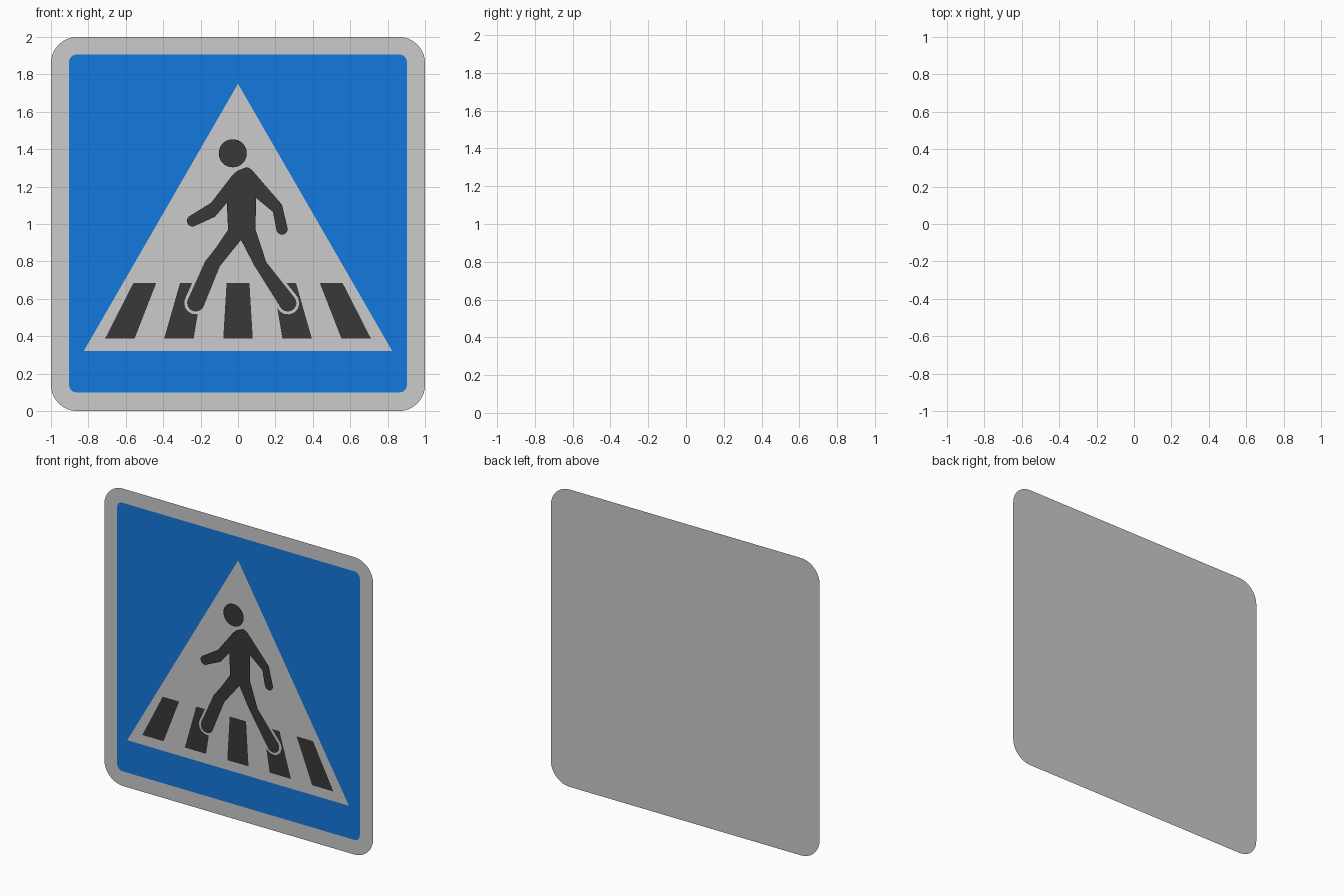
import bpy
import bmesh
from math import radians, cos, sin

if "Cube" in bpy.data.objects:
    bpy.data.objects.remove(bpy.data.objects["Cube"])


def material(name, color):
    m = bpy.data.materials.new(name)
    m.diffuse_color = (*color, 1)
    m.use_nodes = True
    m.node_tree.nodes["Principled BSDF"].inputs["Base Color"].default_value = m.diffuse_color
    return m


blue = material("sign_blue", (0.007, 0.19, 0.74))
black = material("sign_black", (0.04, 0.04, 0.04))


def arc(cx, cz, r, a0, a1, n=12):
    """Counter-clockwise arc points, angles in degrees."""
    angles = [radians(a0 + (a1 - a0) * i / n) for i in range(n + 1)]
    return [(cx + r * cos(a), cz + r * sin(a)) for a in angles]


def cap(cx, cz, r, heading):
    """Half-round end of a limb pointing along heading."""
    return arc(cx, cz, r, heading - 90, heading + 90)


def rounded_square(half, cz, r):
    pts = []
    for sx, sz, a in ((1, 1, 0), (-1, 1, 90), (-1, -1, 180), (1, -1, 270)):
        pts += arc(sx * (half - r), cz + sz * (half - r), r, a, a + 90)
    return pts


def sheet(name, outlines, y, mat=None):
    """Flat layer facing -y, one face per outline."""
    bm = bmesh.new()
    for pts in outlines:
        bm.faces.new([bm.verts.new((x, y, z)) for x, z in pts])
    mesh = bpy.data.meshes.new(name)
    bm.to_mesh(mesh)
    bm.free()
    if mat:
        mesh.materials.append(mat)
    obj = bpy.data.objects.new(name, mesh)
    bpy.context.collection.objects.link(obj)
    return obj


# Back plate with pale border, and blue field
sheet("back_plate", [rounded_square(1.0, 1.0, 0.14)], 0.0075)
sheet("blue_field", [rounded_square(0.903, 1.003, 0.04)], 0.0045, blue)

# Pale triangle
sheet("triangle_panel", [[(0, 1.75), (-0.825, 0.32), (0.825, 0.32)]], 0.0015)

# Crossing stripes, fanning out toward the bottom
stripes = []
for i in range(-2, 3):
    top, low = i * 0.249, i * 0.316
    stripes.append([(top + 0.061, 0.685), (top - 0.061, 0.685),
                    (low - 0.079, 0.387), (low + 0.079, 0.387)])
sheet("crossing_stripes", stripes, -0.0015, black)

# Pale outlines separating the lower legs from the stripes
left_outline = [(-0.192, 0.80)] + cap(-0.226, 0.578, 0.061, 247) + [(-0.08, 0.77)]
right_outline = [(0.075, 0.77)] + cap(0.266, 0.578, 0.061, -54) + [(0.165, 0.80)]
sheet("leg_outlines", [left_outline, right_outline], -0.0045)

# Walking figure: body, arms and legs in one outline
body = [(0.055, 1.302), (0.037, 1.301), (-0.005, 1.283), (-0.032, 1.258), (-0.144, 1.113)]
body += cap(-0.243, 1.017, 0.03, 212)                       # left hand
body += [(-0.123, 1.039), (-0.06, 1.113), (-0.053, 0.969), (-0.177, 0.798)]
body[-1:] = [(-0.12, 0.87), (-0.177, 0.798)]
body += cap(-0.226, 0.578, 0.046, 247)                      # left foot
body += [(-0.096, 0.776), (0.016, 0.915), (0.091, 0.771)]
body += cap(0.266, 0.578, 0.046, -54)                       # right foot
body += [(0.15, 0.798), (0.094, 0.969), (0.096, 1.14), (0.187, 1.065)]
body += cap(0.235, 0.973, 0.03, -77)                        # right hand
body += [(0.235, 1.103), (0.075, 1.288)]
sheet("walker_body", [body], -0.0075, black)

# Head disc
sheet("walker_head", [arc(-0.028, 1.378, 0.075, 0, 348.75, 31)], -0.0075, black)
